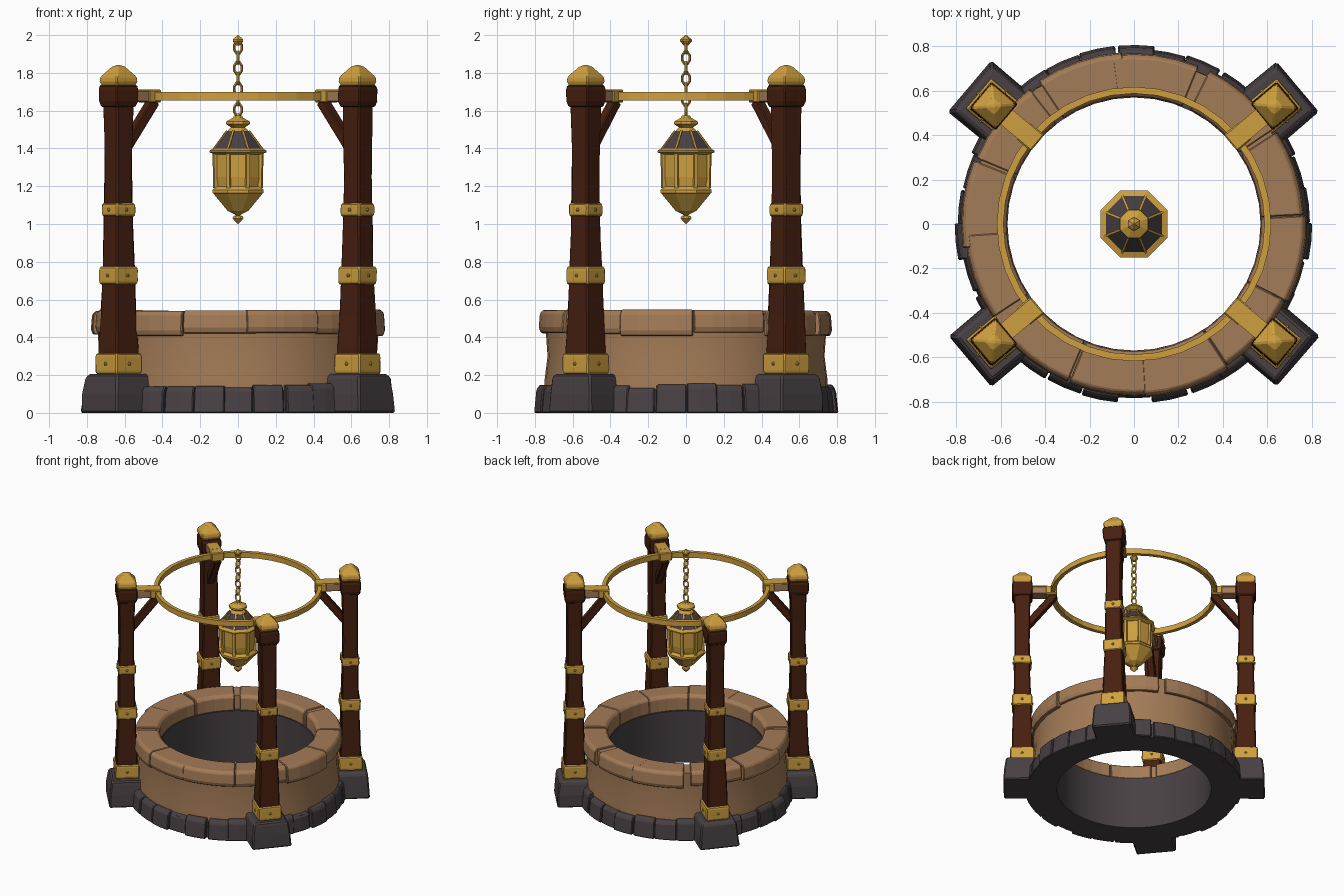
import bpy, bmesh, random
from math import sin, cos, pi, radians, tau
from mathutils import Matrix, Vector

random.seed(4)
if "Cube" in bpy.data.objects:
    bpy.data.objects.remove(bpy.data.objects["Cube"])


def material(name, color):
    m = bpy.data.materials.new(name)
    m.use_nodes = True
    m.diffuse_color = (*color, 1)
    bsdf = m.node_tree.nodes["Principled BSDF"]
    bsdf.inputs["Base Color"].default_value = (*color, 1)
    bsdf.inputs["Roughness"].default_value = 0.8
    return m


TAN = material("tan stone", (0.37, 0.20, 0.095))
DARK = material("dark stone", (0.065, 0.052, 0.056))
WOOD = material("dark wood", (0.062, 0.014, 0.005))
GOLD = material("gold", (0.62, 0.35, 0.05))


def finish(name, bm, mat, matrix=Matrix(), bevel=0, smooth=False):
    bmesh.ops.recalc_face_normals(bm, faces=bm.faces)
    me = bpy.data.meshes.new(name)
    bm.to_mesh(me)
    bm.free()
    me.materials.append(mat)
    ob = bpy.data.objects.new(name, me)
    bpy.context.collection.objects.link(ob)
    ob.matrix_world = matrix
    if bevel:
        mod = ob.modifiers.new("bevel", "BEVEL")
        mod.width = bevel
        mod.segments = 1
    if smooth:
        bpy.ops.object.select_all(action="DESELECT")
        ob.select_set(True)
        bpy.context.view_layer.objects.active = ob
        bpy.ops.object.shade_smooth_by_angle(angle=radians(35))
    return ob


def loft(name, profile, sides, mat, matrix=Matrix(), jitter=0, **kw):
    """Stack of regular polygons, capped at both ends; profile is (radius, z)."""
    bm = bmesh.new()
    rings = []
    for r, z in profile:
        ring = []
        for i in range(sides):
            a = tau * (i + 0.5) / sides
            k = r + random.uniform(-jitter, jitter)
            ring.append(bm.verts.new((k * cos(a), k * sin(a), z)))
        rings.append(ring)
    for low, high in zip(rings, rings[1:]):
        for i in range(sides):
            j = (i + 1) % sides
            bm.faces.new((low[i], low[j], high[j], high[i]))
    bm.faces.new(rings[0])
    bm.faces.new(rings[-1])
    return finish(name, bm, mat, matrix, **kw)


def arc(name, section, steps, mat, start=0, end=tau, jitter=0, **kw):
    """Sweep a closed (radius, z) section round the z axis, fully or in part."""
    full = end - start > tau - 0.001
    bm = bmesh.new()
    rings = []
    for i in range(steps if full else steps + 1):
        a = start + (end - start) * i / steps
        d = random.uniform(-jitter, jitter)
        rings.append([bm.verts.new(((r + d) * cos(a), (r + d) * sin(a), z))
                      for r, z in section])
    pairs = list(zip(rings, rings[1:])) + ([(rings[-1], rings[0])] if full else [])
    n = len(section)
    for p, q in pairs:
        for i in range(n):
            j = (i + 1) % n
            bm.faces.new((p[i], p[j], q[j], q[i]))
    if not full:
        bm.faces.new(rings[0])
        bm.faces.new(rings[-1])
    return finish(name, bm, mat, **kw)


def box(name, center, size, mat, matrix=Matrix(), **kw):
    bm = bmesh.new()
    bmesh.ops.create_cube(bm, size=1)
    bmesh.ops.scale(bm, vec=size, verts=bm.verts)
    return finish(name, bm, mat, matrix @ Matrix.Translation(center), **kw)


def beam(name, p, q, thick, mat, matrix=Matrix(), **kw):
    p, q = Vector(p), Vector(q)
    d = q - p
    turn = d.to_track_quat("Z", "Y").to_matrix().to_4x4()
    return box(name, (0, 0, 0), (thick, thick, d.length), mat,
               matrix @ Matrix.Translation((p + q) / 2) @ turn, **kw)


# Well: dark lining, tan wall, rim blocks and footing stones
arc("well_lining", [(0.57, 0), (0.64, 0), (0.64, 0.42), (0.57, 0.42)], 40, DARK, smooth=True)
arc("well_wall", [(0.6, 0.1), (0.75, 0.1), (0.75, 0.18), (0.735, 0.3), (0.745, 0.44),
                  (0.748, 0.53), (0.6, 0.53)], 40, TAN, jitter=0.004, smooth=True)

RIMS = 12
for i in range(RIMS):
    a = tau * (i + 0.2 + random.uniform(-0.1, 0.1)) / RIMS
    b = a + tau * 0.99 / RIMS
    out = random.uniform(0.762, 0.782)
    low = random.uniform(0.405, 0.425)
    top = random.uniform(0.538, 0.548)
    arc(f"rim_block_{i}", [(0.572, 0.42), (0.70, low), (out - 0.01, low), (out, low + 0.03),
                           (out - 0.006, top - 0.02), (out - 0.022, top), (0.595, top),
                           (0.575, top - 0.02)], 4, TAN, a, b, bevel=0.005)

STONES = 30
for i in range(STONES):
    a = tau * (i + random.uniform(-0.08, 0.08)) / STONES
    b = a + tau * 0.99 / STONES
    out = random.uniform(0.785, 0.81)
    top = random.uniform(0.13, 0.16)
    arc(f"footing_stone_{i}", [(0.6, 0), (out, 0), (out - 0.012, top - 0.025),
                               (out - 0.03, top), (0.6, top)], 2, DARK, a, b, bevel=0.006)
arc("footing_core", [(0.6, 0), (0.775, 0), (0.768, 0.12), (0.6, 0.12)], 40, DARK)

# Four corner posts with pads, bands, caps, braces and arms
CORNERS = {"back_left": 40, "back_right": 140, "front_right": 220, "front_left": 320}
BANDS = [(0.126, 0.205, 0.315), (0.106, 0.68, 0.775), (0.093, 1.04, 1.11)]
for corner, degrees in CORNERS.items():
    turn = Matrix.Rotation(radians(degrees), 4, "Z")
    at_post = turn @ Matrix.Translation((0.826, 0, 0))
    loft(corner + "_pad", [(0.212, 0), (0.205, 0.1), (0.19, 0.18), (0.175, 0.205)], 4, DARK,
         turn @ Matrix.Translation((0.815, 0, 0)), jitter=0.005, bevel=0.01)
    loft(corner + "_post", [(0.112, 0.19), (0.108, 0.35), (0.1, 0.52), (0.09, 0.75),
                            (0.083, 1.0), (0.077, 1.25), (0.08, 1.42), (0.086, 1.66)],
         4, WOOD, at_post, jitter=0.004, bevel=0.008)
    loft(corner + "_post_head", [(0.094, 1.62), (0.106, 1.65), (0.108, 1.71), (0.1, 1.735)],
         4, WOOD, at_post, jitter=0.003, bevel=0.006)
    loft(corner + "_cap", [(0.092, 1.73), (0.104, 1.755), (0.1, 1.78), (0.04, 1.832), (0.012, 1.842)],
         4, GOLD, at_post, bevel=0.006)
    for n, (r, low, high) in enumerate(BANDS):
        loft(f"{corner}_band_{n}", [(r - 0.004, low), (r, low + 0.02), (r, high - 0.02),
                                    (r - 0.004, high)], 4, GOLD, at_post, jitter=0.002, bevel=0.007)
        for side in range(4):
            m = (at_post @ Matrix.Translation((0, 0, (low + high) / 2))
                 @ Matrix.Rotation(side * pi / 2, 4, "Z")
                 @ Matrix.Translation((r * 0.707, 0, 0)) @ Matrix.Rotation(pi / 2, 4, "Y"))
            loft(f"{corner}_rivet_{n}_{side}", [(0.011, -0.004), (0.009, 0.004), (0.003, 0.008)],
                 6, GOLD, m)
    beam(corner + "_brace", (0.80, 0, 1.38), (0.585, 0, 1.65), 0.055, WOOD, turn, bevel=0.006)
    box(corner + "_arm", (0.715, 0, 1.676), (0.15, 0.085, 0.06), TAN, turn, bevel=0.004)
    box(corner + "_arm_plate", (0.70, 0, 1.708), (0.12, 0.085, 0.008), GOLD, turn)
    box(corner + "_clasp", (0.61, 0, 1.677), (0.085, 0.095, 0.068), GOLD, turn, bevel=0.006)

# Hoop joining the posts
arc("hoop", [(0.588, 1.655), (0.618, 1.655), (0.618, 1.698), (0.588, 1.698)], 36, GOLD)

# Hanging lantern
loft("lantern_body", [(0.118, 1.18), (0.13, 1.25), (0.13, 1.38)], 8, GOLD)
loft("lantern_lower_rim", [(0.125, 1.155), (0.147, 1.165), (0.147, 1.18), (0.128, 1.198)], 8, GOLD)
loft("lantern_bowl", [(0.028, 1.055), (0.06, 1.07), (0.14, 1.16)], 8, GOLD)
loft("lantern_finial", [(0.002, 0.995 + 0.005), (0.032, 1.03), (0.026, 1.042), (0.012, 1.046),
                        (0.03, 1.058)], 8, GOLD)
loft("lantern_upper_rim", [(0.135, 1.368), (0.163, 1.38), (0.163, 1.39), (0.135, 1.4)], 8, GOLD)
loft("lantern_roof", [(0.142, 1.392), (0.105, 1.44), (0.062, 1.492)], 8, DARK)
loft("lantern_crown", [(0.05, 1.485), (0.062, 1.49), (0.04, 1.512), (0.07, 1.53), (0.068, 1.542),
                       (0.03, 1.562), (0.022, 1.575)], 8, GOLD)
for i in range(8):
    a = tau * (i + 0.5) / 8
    ray = Vector((cos(a), sin(a), 0))

    def on_edge(r, z):
        return ray * r + Vector((0, 0, z))

    beam(f"lantern_post_{i}", on_edge(0.128, 1.19), on_edge(0.132, 1.375), 0.02, GOLD)
    beam(f"lantern_roof_rib_{i}", on_edge(0.143, 1.39), on_edge(0.062, 1.492), 0.011, GOLD)

# Chain: upright links, each turned a quarter from the last
LINKS = 7
for i in range(LINKS):
    z = 1.605 + i * 0.055
    bpy.ops.mesh.primitive_torus_add(major_segments=8, minor_segments=4,
                                     major_radius=0.027, minor_radius=0.008)
    link = bpy.context.object
    link.name = f"chain_link_{i}"
    link.data.materials.append(GOLD)
    link.data.transform(Matrix.Rotation(pi / 8, 4, "Z"))
    link.data.transform(Matrix.Diagonal((0.8, 1.2, 1, 1)))
    link.matrix_world = (Matrix.Translation((0, 0, z)) @ Matrix.Rotation(i % 2 * pi / 2, 4, "Z")
                         @ Matrix.Rotation(pi / 2, 4, "X"))
loft("chain_top", [(0.012, 1.945), (0.032, 1.968), (0.03, 1.978), (0.003, 2.0)], 6, GOLD)
